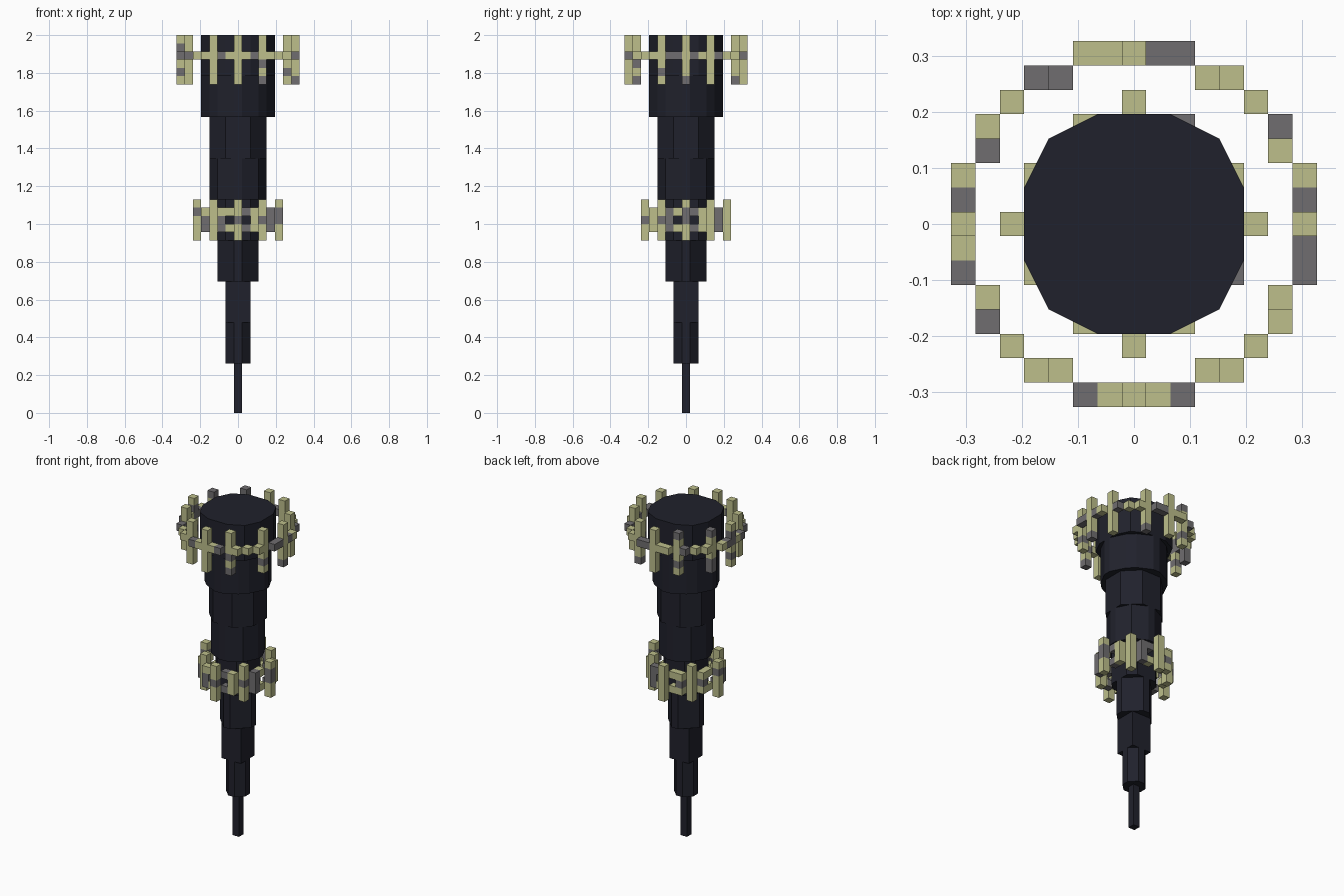
import bpy
import bmesh
import random
from mathutils import Vector

random.seed(4)
UNIT = 2 / 46  # edge length of one block

cube = bpy.data.objects.get("Cube")
if cube:
    bpy.data.objects.remove(cube, do_unlink=True)


def make_material(name, rgb):
    mat = bpy.data.materials.new(name)
    mat.use_nodes = True
    colour = (*rgb, 1)
    mat.diffuse_color = colour
    mat.node_tree.nodes["Principled BSDF"].inputs["Base Color"].default_value = colour
    return mat


dark = make_material("dark navy", (0.0145, 0.0155, 0.025))
pale = make_material("pale olive", (0.51, 0.52, 0.26))
grey = make_material("stone grey", (0.16, 0.155, 0.16))


def finish(bm, name, materials):
    bmesh.ops.recalc_face_normals(bm, faces=bm.faces[:])
    mesh = bpy.data.meshes.new(name)
    bm.to_mesh(mesh)
    bm.free()
    for mat in materials:
        mesh.materials.append(mat)
    obj = bpy.data.objects.new(name, mesh)
    bpy.context.collection.objects.link(obj)
    return obj


def tier(name, reach, low, high):
    """Blocky disc, squared radius at most reach, extruded from low to high."""
    bm = bmesh.new()
    span = range(-4, 5)
    for x in span:
        for y in span:
            if x * x + y * y <= reach:
                corners = ((-.5, -.5), (.5, -.5), (.5, .5), (-.5, .5))
                bm.faces.new([bm.verts.new(Vector((x + a, y + b, low)) * UNIT)
                              for a, b in corners])
    bmesh.ops.remove_doubles(bm, verts=bm.verts[:], dist=UNIT / 10)
    if len(bm.faces) > 1:
        bmesh.ops.dissolve_faces(bm, faces=bm.faces[:], use_verts=True)
    base = bm.faces[:]
    result = bmesh.ops.extrude_face_region(bm, geom=base, use_keep_orig=True)
    top = [v for v in result["geom"] if isinstance(v, bmesh.types.BMVert)]
    bmesh.ops.translate(bm, verts=top, vec=(0, 0, (high - low) * UNIT))
    finish(bm, name, [dark])


def mirrored(cells):
    """All eight reflections of the given plan cells."""
    return {(sx * a, sy * b) for p, q in cells for a, b in ((p, q), (q, p))
            for sx in (-1, 1) for sy in (-1, 1)}


def blocks(name, cells):
    """Outer skin of a set of blocks; cells maps position to material slot."""
    bm = bmesh.new()
    for cell, slot in cells.items():
        centre = Vector((cell[0], cell[1], cell[2] + .5))
        for axis in range(3):
            for sign in (-1, 1):
                near = list(cell)
                near[axis] += sign
                if tuple(near) in cells:
                    continue
                n, u, v = Vector(), Vector(), Vector()
                n[axis] = sign / 2
                u[(axis + 1) % 3] = .5
                v[(axis + 2) % 3] = sign / 2
                quad = (-u - v, u - v, u + v, v - u)
                face = bm.faces.new([bm.verts.new((centre + n + c) * UNIT)
                                     for c in quad])
                face.material_index = slot
    bmesh.ops.remove_doubles(bm, verts=bm.verts[:], dist=UNIT / 10)
    finish(bm, name, [pale, grey])


def speckle(chance):
    return int(random.random() < chance)


# Tapering shaft: every tier is a slightly wider disc
levels = [0] + list(range(6, 47, 5))
for i, reach in enumerate((0, 1, 2, 4, 6, 9, 12, 16, 18)):
    tier(f"shaft_tier_{i + 1}", reach, levels[i], levels[i + 1])

# Upper ring: one rail with twelve posts
grey_plan = {(1, 7), (2, 7), (-4, 6), (-3, 6), (6, 4), (-6, 3), (-7, 1),
             (-7, -2), (7, 1), (7, -1), (7, -2), (-6, -4), (-2, -7), (2, -7)}
upper = {}
for x, y in sorted(mirrored([(0, 7), (1, 7), (2, 7), (3, 6), (4, 6), (5, 5)])):
    upper[x, y, 43] = int((x, y) in grey_plan)
for x, y in sorted(mirrored([(0, 7), (3, 6)])):
    for z in range(40, 46):
        upper[x, y, z] = speckle(.2)
    upper[x, y, 45] = int((x, y) in grey_plan)
for x in (-3, 0):
    for z in range(40, 46):
        upper[x, -7 if x == 0 else -6, z] = 0
upper[3, -6, 40] = 1
blocks("upper_ring", upper)

# Lower ring: two rails, short links and eight posts
lower = {}
for x, y in sorted(mirrored([(1, 4), (2, 4)])):
    for z in (22, 24):
        lower[x, y, z] = speckle(.35)
for x, y in sorted(mirrored([(2, 4)])):
    lower[x, y, 23] = speckle(.4)
    lower[x, y, 24] = int((x, y) in {(2, 4), (4, -2)})
for x, y in sorted(mirrored([(0, 5), (3, 3)])):
    for z in range(21, 26):
        lower[x, y, z] = speckle(.15) if 21 < z < 25 else 0
blocks("lower_ring", lower)
